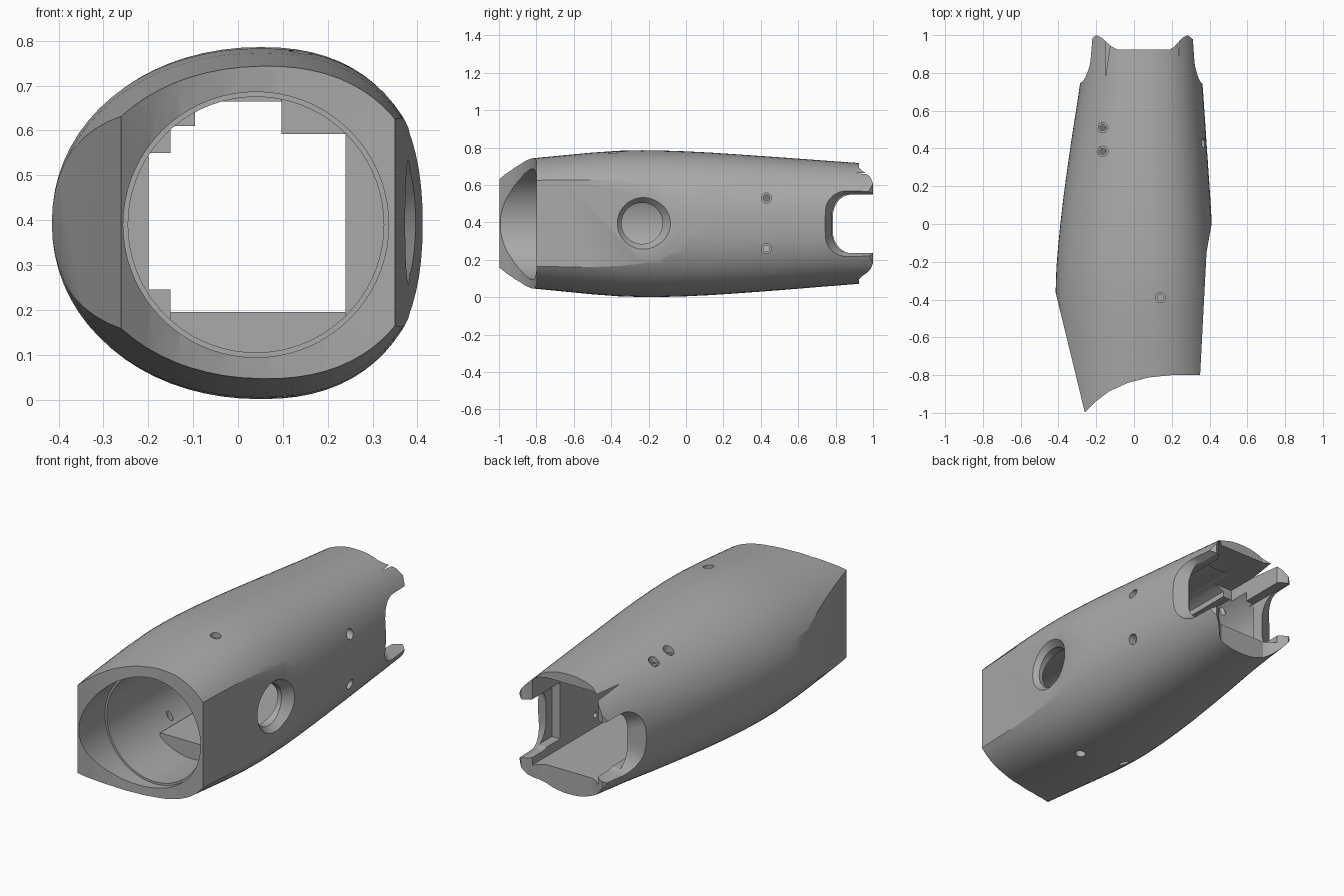
import bpy, bmesh, math
from mathutils import Matrix, Vector

if "Cube" in bpy.data.objects:
    bpy.data.objects.remove(bpy.data.objects["Cube"])

grey = bpy.data.materials.new("plain grey")
grey.diffuse_color = (0.4, 0.4, 0.4, 1)
grey.use_nodes = True
grey.node_tree.nodes["Principled BSDF"].inputs["Base Color"].default_value = grey.diffuse_color


def make(name, bm):
    bmesh.ops.recalc_face_normals(bm, faces=bm.faces)
    me = bpy.data.meshes.new(name)
    bm.to_mesh(me)
    bm.free()
    me.materials.append(grey)
    ob = bpy.data.objects.new(name, me)
    bpy.context.collection.objects.link(ob)
    return ob


def loft(name, rings):
    """Skin closed rings of equal length and cap both ends."""
    bm = bmesh.new()
    rows = [[bm.verts.new(p) for p in r] for r in rings]
    n = len(rows[0])
    for a, b in zip(rows, rows[1:]):
        for i in range(n):
            j = (i + 1) % n
            bm.faces.new((a[i], a[j], b[j], b[i]))
    bm.faces.new(rows[0])
    bm.faces.new(rows[-1])
    return make(name, bm)


def prism(name, pts):
    return loft(name, [[(x, y, z) for x, y in pts] for z in (-0.3, 1.1)])


def box(name, x0, x1, y0, y1, z0, z1):
    return loft(name, [[(x0, y0, z), (x1, y0, z), (x1, y1, z), (x0, y1, z)] for z in (z0, z1)])


def rod(name, a, b, r1, r2=None, n=32):
    a, b = Vector(a), Vector(b)
    q = (b - a).to_track_quat('Z', 'Y')
    rings = []
    for c, r in ((a, r1), (b, r1 if r2 is None else r2)):
        rings.append([c + q @ Vector((r * math.cos(2 * math.pi * i / n),
                                      r * math.sin(2 * math.pi * i / n), 0)) for i in range(n)])
    return loft(name, rings)


def boolean(ob, cutter, op='DIFFERENCE'):
    m = ob.modifiers.new("cut", 'BOOLEAN')
    m.object, m.operation, m.solver = cutter, op, 'EXACT'
    bpy.context.view_layer.objects.active = ob
    bpy.ops.object.modifier_apply(modifier=m.name)


def discard(obs):
    for o in obs:
        bpy.data.objects.remove(o)


# Outer body: sections of y, left x, right x, bottom z, top z
keys = [(-1.1, -0.37, 0.41, 0.07, 0.72), (-0.8, -0.395, 0.42, 0.045, 0.745),
        (-0.36, -0.415, 0.425, 0.005, 0.783), (0.0, -0.39, 0.412, 0.005, 0.78),
        (0.4, -0.338, 0.386, 0.03, 0.755), (0.75, -0.285, 0.362, 0.058, 0.73),
        (1.1, -0.25, 0.335, 0.085, 0.705)]


def section(k):
    y, x0, x1, z0, z1 = k
    cx, cz, h, ring = 0.05, (z0 + z1) / 2, (z1 - z0) / 2, []
    for i in range(72):
        t = 2 * math.pi * i / 72
        c, s = math.cos(t), math.sin(t)
        e = 2 / (2.3 if c > 0 else 2.08)
        w = x1 - cx if c > 0 else cx - x0
        ring.append((cx + math.copysign(abs(c) ** e * w, c), y,
                     cz + math.copysign(abs(s) ** e * h, s)))
    return ring


def spline(a, b, c, d, t):
    return tuple(0.5 * (2 * q + (r - p) * t + (2 * p - 5 * q + 4 * r - s) * t * t
                 + (3 * q - p - 3 * r + s) * t ** 3) for p, q, r, s in zip(a, b, c, d))


rings = []
for i in range(len(keys) - 1):
    quad = [keys[min(max(i + o, 0), len(keys) - 1)] for o in (-1, 0, 1, 2)]
    rings += [section(spline(*quad, t / 3)) for t in range(3)]
rings.append(section(keys[-1]))
body = loft("shell_body", rings)

# Flat facets on both sides, scooped front edge, horned back edge
cutters = [
    prism("left_facet", [(-0.187, -1.3), (-0.442, -0.25), (-0.8, -0.25), (-0.8, -1.3)]),
    prism("right_flat", [(0.335, -1.2), (0.35, -0.8), (0.384, -0.15), (0.416, 0.03),
                         (0.7, 0.03), (0.7, -1.2)]),
    prism("front_edge", [(0.6, -0.8), (0.2, -0.8), (0.08, -0.812), (-0.03, -0.84),
                         (-0.13, -0.885), (-0.2, -0.938), (-0.263, -1.0), (-0.5, -1.25),
                         (-0.5, -1.5), (0.6, -1.5)]),
    prism("back_edge", [(-0.6, 0.93), (-0.26, 0.93), (-0.232, 0.975), (-0.2, 1.0),
                        (-0.17, 0.985), (-0.12, 0.94), (-0.09, 0.925), (0.19, 0.925),
                        (0.215, 0.94), (0.255, 0.985), (0.285, 1.0), (0.315, 0.975),
                        (0.345, 0.93), (0.7, 0.93), (0.7, 1.4), (-0.6, 1.4)]),
]

# Round bore with a shallow counterbore, then the rectangular rear opening
cutters += [
    rod("bore", (0.04, -1.4, 0.39), (0.04, 0.72, 0.39), 0.285, n=72),
    rod("counterbore", (0.04, -1.4, 0.39), (0.04, -0.77, 0.39), 0.296, n=72),
    box("rear_opening", -0.15, 0.24, 0.6, 1.3, 0.195, 0.665),
    box("rear_pocket", -0.2, 0.29, 0.69, 1.3, 0.245, 0.55),
]


# Flared U notch through both sides at the back
def notch_ring(x, grow):
    h, y0, r = 0.157 + grow, 0.785 - grow, 0.1
    pts = [(x, 1.3, 0.3925 - h)]
    pts += [(x, y0 + r - r * math.sin(a), 0.3925 - h + r * (1 - math.cos(a)) * 1.2)
            for a in [i * math.pi / 16 for i in range(9)]]
    return pts + [(p[0], p[1], 0.785 - p[2]) for p in reversed(pts)]


cutters.append(loft("side_notch", [notch_ring(-0.44, 0.11), notch_ring(-0.2, 0),
                                   notch_ring(0.28, 0), notch_ring(0.5, 0.11)]))

# Countersunk round window on the right
cutters += [
    rod("window", (0.22, -0.235, 0.395), (0.6, -0.235, 0.395), 0.11, n=48),
    rod("window_flare", (0.345, -0.235, 0.395), (0.44, -0.235, 0.395), 0.108, 0.19, n=48),
]
for c in cutters:
    boolean(body, c)
discard(cutters)

# Inner floor, side wall and mounting tabs, trimmed to the bore
inserts = [
    box("inner_floor", -0.15, 0.24, -0.45, 0.73, 0.05, 0.195),
    box("inner_wall", 0.24, 0.4, 0.0, 0.73, 0.15, 0.592),
    box("right_tab", 0.097, 0.4, 0.33, 0.55, 0.592, 0.75),
    box("left_tab", -0.3, -0.096, 0.3, 0.6, 0.61, 0.75),
]
trim = rod("trim", (0.04, -0.9, 0.39), (0.04, 0.9, 0.39), 0.289, n=72)
for o in inserts:
    boolean(o, trim, 'INTERSECT')
discard([trim])

# Stepped screw holes: start inside, seat point, end outside
holes = [((-0.165, 0.51, 0.5), (-0.165, 0.51, 0.67), (-0.165, 0.51, 0.9)),
         ((-0.165, 0.385, 0.5), (-0.165, 0.385, 0.675), (-0.165, 0.385, 0.9)),
         ((0.14, -0.39, 0.5), (0.14, -0.39, 0.75), (0.14, -0.39, 0.9)),
         ((0.10, -0.31, 0.3), (0.10, -0.31, 0.04), (0.10, -0.31, -0.1)),
         ((-0.19, -0.31, 0.3), (-0.19, -0.31, 0.10), (-0.19, -0.31, -0.1)),
         ((0.2, 0.43, 0.53), (0.33, 0.43, 0.53), (0.6, 0.43, 0.53)),
         ((0.2, 0.43, 0.26), (0.33, 0.43, 0.26), (0.6, 0.43, 0.26))]
for a, b, c in holes:
    pair = [rod("screw_hole", a, c, 0.016, n=20), rod("screw_seat", b, c, 0.027, n=20)]
    for o in [body] + inserts:
        for p in pair:
            boolean(o, p)
    discard(pair)

# Smooth the curved skin, keep cut edges crisp
bpy.ops.object.select_all(action='DESELECT')
for o in [body] + inserts:
    o.select_set(True)
bpy.context.view_layer.objects.active = body
bpy.ops.object.shade_smooth_by_angle(angle=math.radians(25))
